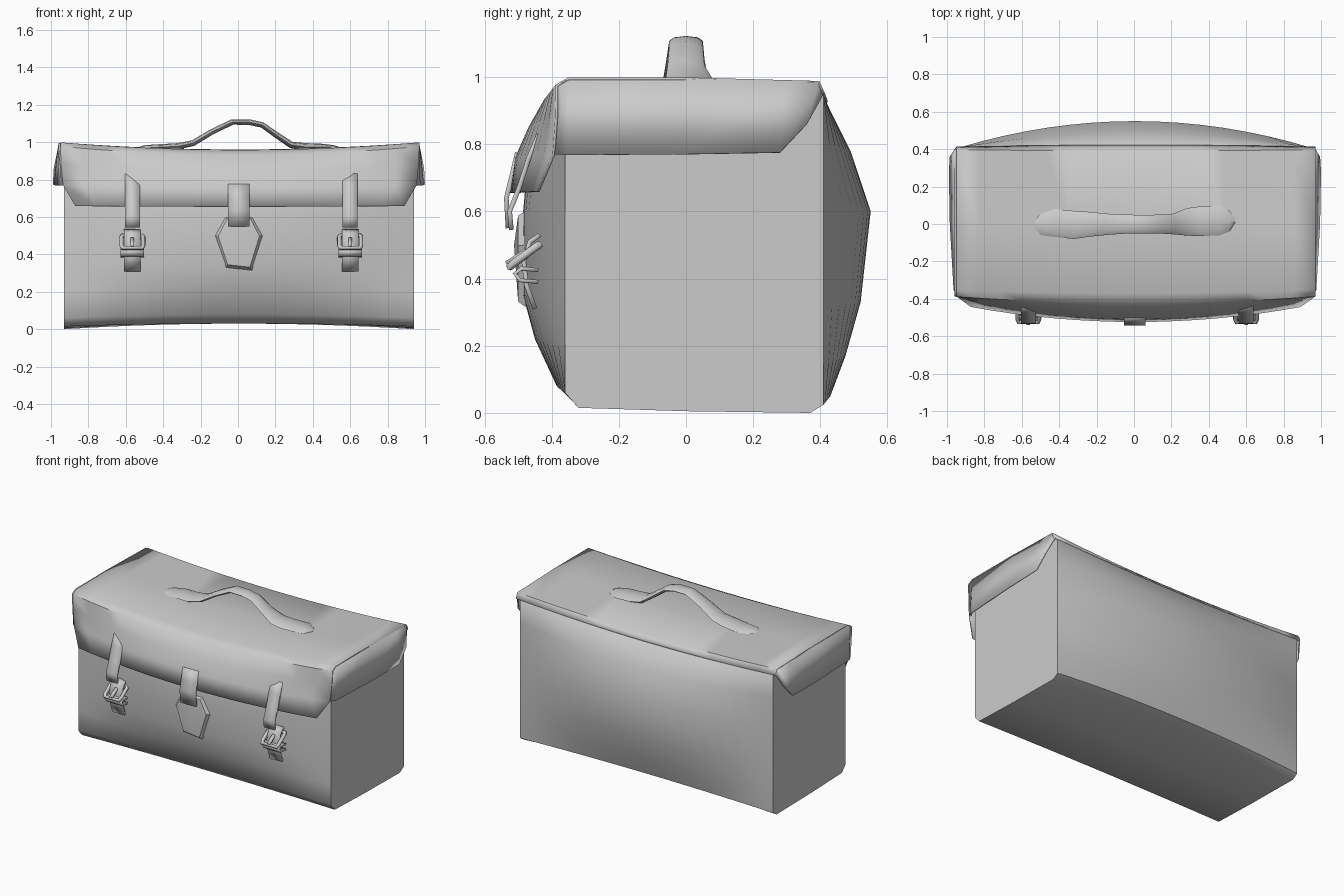
import bpy, bmesh, math

if "Cube" in bpy.data.objects:
    bpy.data.objects.remove(bpy.data.objects["Cube"])


def make(name, verts, faces, thick=0.0, angle=40, bevel=0.0, offset=0):
    me = bpy.data.meshes.new(name)
    me.from_pydata(verts, [], faces)
    bm = bmesh.new()
    bm.from_mesh(me)
    bmesh.ops.recalc_face_normals(bm, faces=bm.faces)
    bm.to_mesh(me)
    bm.free()
    ob = bpy.data.objects.new(name, me)
    bpy.context.collection.objects.link(ob)
    bpy.ops.object.select_all(action='DESELECT')
    ob.select_set(True)
    bpy.context.view_layer.objects.active = ob
    bpy.ops.object.shade_smooth_by_angle(angle=math.radians(angle))
    if thick:
        m = ob.modifiers.new("Thickness", 'SOLIDIFY')
        m.thickness = thick
        m.offset = offset
    if bevel:
        m = ob.modifiers.new("Soft edge", 'BEVEL')
        m.width = bevel
        m.segments = 2
    return ob


def grid_faces(rows, cols, closed=False):
    """Quads between consecutive rows of points."""
    n = cols if closed else cols - 1
    return [(r * cols + c, r * cols + (c + 1) % cols,
             (r + 1) * cols + (c + 1) % cols, (r + 1) * cols + c)
            for r in range(rows - 1) for c in range(n)]


def bulge(p, t):
    """Blend an end section point to its bulged middle position."""
    b = 1 - t * t
    return p[0] + (p[2] - p[0]) * b, p[1] + (p[3] - p[1]) * b


STEPS = [-1 + 2 * i / 16 for i in range(17)]

# Bag body: section points as (end y, end z, middle y, middle z)
SECTION = [(-.32, .015, -.33, .03), (.0, .005, .0, .035), (.37, 0, .37, .03),
           (.41, .025, .43, .05), (.41, .15, .475, .17), (.41, .33, .52, .33),
           (.41, .6, .55, .6), (.41, .8, .49, .78), (.41, .95, .42, .92),
           (.38, .98, .37, .94), (-.33, .98, -.35, .94),
           (-.36, .94, -.4, .92), (-.36, .77, -.47, .77), (-.36, .6, -.485, .6),
           (-.36, .35, -.485, .35), (-.36, .2, -.45, .22), (-.36, .06, -.385, .08)]
verts = [(.005 + .935 * t, *bulge(p, t)) for t in STEPS for p in SECTION]
n = len(SECTION)
faces = grid_faces(len(STEPS), n, True)
faces += [tuple(range(n)), tuple(range(len(verts) - n, len(verts)))]
make("bag_body", verts, faces, angle=50)

# Lid: top sheet that folds over the front, with cut lower corners
LID = [(.41, .95, .42, .925, .96), (.395, .985, .39, .952, .96),
       (0, .995, 0, .957, .96), (-.35, .995, -.37, .955, .96),
       (-.385, .975, -.42, .93, .96), (-.385, .88, -.465, .85, .955),
       (-.39, .77, -.505, .76, .945), (-.425, .66, -.52, .655, .88)]
verts = []
for p in LID:
    for t in STEPS:
        k = t * p[4] / .96
        verts.append((.01 + p[4] * t, *bulge(p, k)))
make("lid", verts, grid_faces(len(LID), len(STEPS)), .008, 45)

# Side flaps of the lid, flaring outward
TOP = [(.95, .41, .95), (.96, .395, .985), (.96, .3, .988), (.96, 0, .995),
       (.96, -.35, .995), (.96, -.385, .975)]
LOW = [(.955, .405, .945), (.985, .36, .86), (.99, .28, .775), (.985, 0, .77),
       (.965, -.35, .768), (.945, -.39, .77)]
for side, name in ((1, "right"), (-1, "left")):
    pts = [(.005 + side * x, y, z) for x, y, z in TOP + LOW]
    make("side_flap_" + name, pts, grid_faces(2, 6), .01, 45)


def strap(name, x, width, path, thick=.014):
    """Leather ribbon following a (y, z) path."""
    pts = [(x + s * width / 2, y, z) for y, z in path for s in (-1, 1)]
    return make(name, pts, grid_faces(len(path), 2), thick, 40)


def tube(name, pts, radius):
    """Closed round wire through the points."""
    cu = bpy.data.curves.new(name, 'CURVE')
    cu.dimensions = '3D'
    cu.bevel_depth = radius
    cu.bevel_resolution = 2
    sp = cu.splines.new('POLY')
    sp.points.add(len(pts) - 1)
    for q, p in zip(sp.points, pts):
        q.co = (*p, 1)
    sp.use_cyclic_u = True
    ob = bpy.data.objects.new(name, cu)
    bpy.context.collection.objects.link(ob)
    bpy.ops.object.select_all(action='DESELECT')
    ob.select_set(True)
    bpy.context.view_layer.objects.active = ob
    bpy.ops.object.convert(target='MESH')
    bpy.ops.object.shade_smooth_by_angle(angle=math.radians(50))


# Side straps with buckles
for x, name in ((-.565, "left"), (.6, "right")):
    strap("upper_strap_" + name, x, .08,
          [(-.438, .83), (-.468, .76), (-.497, .67), (-.525, .6), (-.52, .545)])
    strap("lower_strap_" + name, x, .09,
          [(-.435, .53), (-.465, .51), (-.483, .45), (-.475, .38), (-.45, .31)])
    # tilted rectangular frame
    w = .052
    tube("buckle_frame_" + name,
         [(x - w, -.525, .435), (x - w - .006, -.51, .448), (x - w - .006, -.45, .492),
          (x - w, -.438, .5), (x + w, -.438, .5), (x + w + .006, -.45, .492),
          (x + w + .006, -.51, .448), (x + w, -.525, .435)], .012)
    strap("buckle_prong_" + name, x, .02, [(-.465, .49), (-.535, .445)], .014)
    # keeper loop round the lower strap
    strap("strap_keeper_" + name, x, .125,
          [(-.44, .425), (-.49, .43), (-.51, .415), (-.495, .395), (-.44, .39)], .012)

# Centre clasp: hanging tab and shield-shaped plate
strap("clasp_tab", .005, .115,
      [(-.502, .775), (-.52, .7), (-.535, .64), (-.53, .55)], .014)
SHIELD = [(-.125, .5), (-.07, .6), (.08, .6), (.135, .5), (.075, .315), (-.065, .33)]
outer = [(x, -.478, z) for x, z in SHIELD]
inner = [(x * .85, -.5, .48 + (z - .48) * .9) for x, z in SHIELD]
make("clasp_plate", outer + inner + [(0, -.512, .5)],
     grid_faces(2, 6, True) + [(6 + i, 6 + (i + 1) % 6, 12) for i in range(6)], angle=35)

# Carry handle: (x, z, back y, front y, half thickness) loft
HANDLE = [(-.54, .965, .015, -.02, .006), (-.5, .97, .055, -.06, .014),
          (-.42, .973, .08, -.07, .016), (-.32, .978, .07, -.08, .017),
          (-.24, .995, .065, -.068, .016), (-.14, 1.055, .055, -.058, .015),
          (-.03, 1.108, .05, -.05, .015), (.06, 1.107, .048, -.05, .015),
          (.13, 1.092, .05, -.05, .015), (.21, 1.035, .055, -.055, .016),
          (.285, .985, .085, -.062, .018), (.36, .975, .095, -.065, .02),
          (.46, .975, .1, -.06, .016), (.51, .972, .07, -.04, .012),
          (.54, .968, .035, 0, .006)]
verts = []
for i, (x, z, yb, yf, h) in enumerate(HANDLE):
    a, b = HANDLE[max(i - 1, 0)], HANDLE[min(i + 1, len(HANDLE) - 1)]
    slope = math.atan2(b[1] - a[1], b[0] - a[0])
    for k in range(8):
        q = 2 * math.pi * k / 8
        u = h * math.sin(q)
        verts.append((x - u * math.sin(slope), (yb + yf) / 2 + (yb - yf) / 2 * math.cos(q),
                      z + u * math.cos(slope)))
faces = grid_faces(len(HANDLE), 8, True)
faces += [tuple(range(8)), tuple(range(len(verts) - 8, len(verts)))]
make("handle", verts, faces, angle=60)
